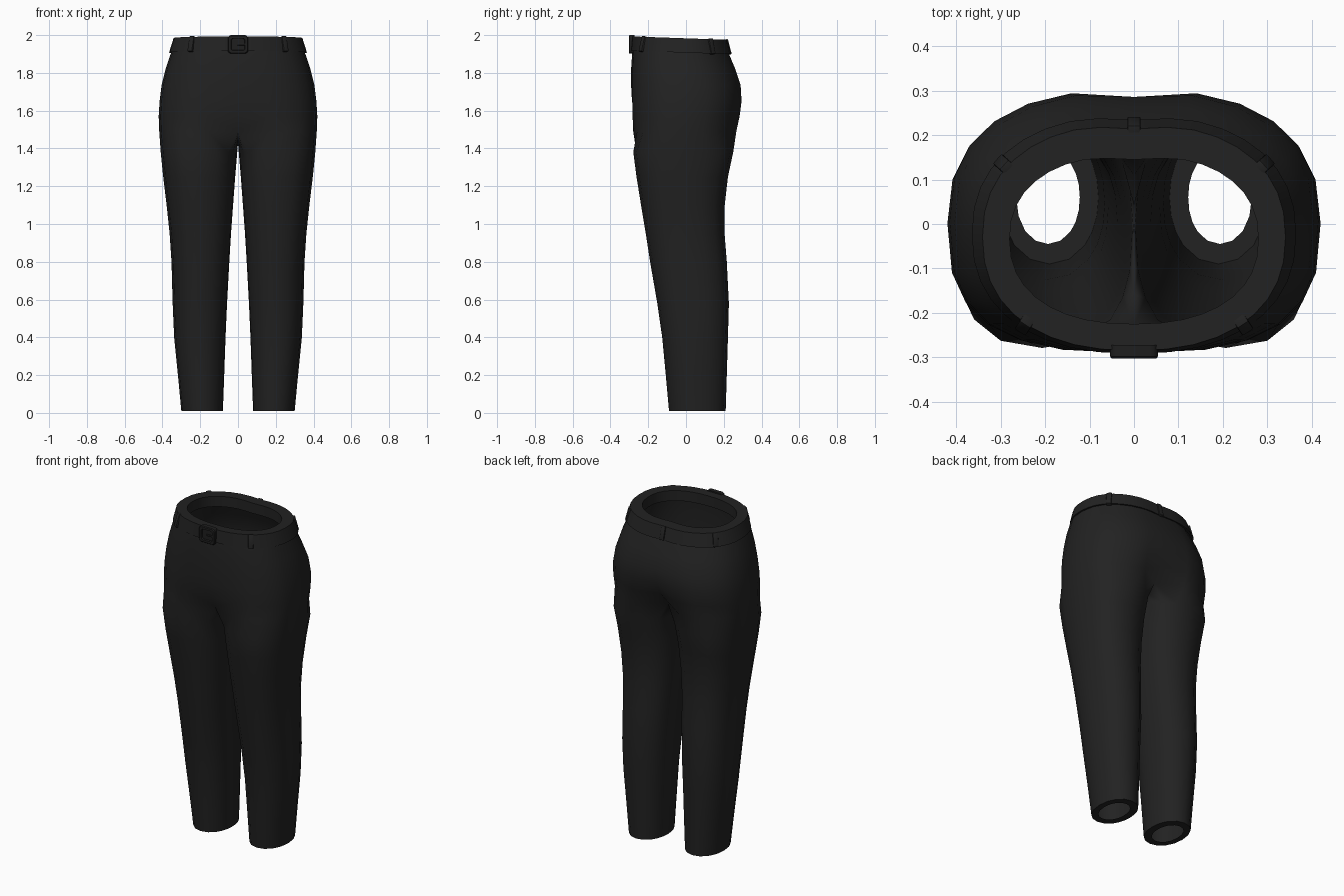
import bpy, bmesh, math
from mathutils import Vector, Matrix

if "Cube" in bpy.data.objects:
    bpy.data.objects.remove(bpy.data.objects["Cube"])


def material(name, value):
    m = bpy.data.materials.new(name)
    m.diffuse_color = (value, value, value, 1)
    m.use_nodes = True
    m.node_tree.nodes["Principled BSDF"].inputs["Base Color"].default_value = m.diffuse_color
    return m


CLOTH = material("black cloth", 0.016)
BELT = material("black leather", 0.016)
METAL = material("dark metal", 0.013)


def finish(name, bm, mat, angle=35):
    me = bpy.data.meshes.new(name)
    bm.to_mesh(me)
    bm.free()
    me.materials.append(mat)
    ob = bpy.data.objects.new(name, me)
    bpy.context.collection.objects.link(ob)
    bpy.ops.object.select_all(action='DESELECT')
    ob.select_set(True)
    bpy.context.view_layer.objects.active = ob
    bpy.ops.object.shade_smooth_by_angle(angle=math.radians(angle))
    return ob


def oval(xi, xo, yf, yb, n, deg):
    """Point on a superellipse spanning xi..xo and yf..yb."""
    c, s = math.cos(math.radians(deg)), math.sin(math.radians(deg))
    x = math.copysign(abs(c) ** (2 / n), c) if abs(c) > 1e-6 else 0
    y = math.copysign(abs(s) ** (2 / n), s)
    return (xi + xo) / 2 + x * (xo - xi) / 2, (yf + yb) / 2 + y * (yb - yf) / 2


def bridge(bm, lo, hi, closed=True):
    n = len(lo)
    for i in range(n if closed else n - 1):
        j = (i + 1) % n
        bm.faces.new((lo[i], lo[j], hi[j], hi[i]))


# Trousers: half is lofted, then mirrored
ARC, INNER = 12, 5
LEG = [  # z, inner x, outer x, front y, back y
    (0.01, .08, .30, -.09, .21), (0.2, .073, .318, -.107, .216),
    (0.4, .066, .338, -.126, .222), (0.58, .058, .346, -.152, .227),
    (0.8, .046, .352, -.19, .216), (0.95, .037, .362, -.213, .204),
    (1.1, .026, .378, -.238, .205), (1.25, .015, .396, -.262, .222),
    (1.38, .004, .409, -.279, .25)]
HIPS = [  # z, half width, front y, back y, front cleft, back cleft
    (1.49, .417, -.287, .277, .06, .10), (1.57, .42, -.29, .293, .02, .05),
    (1.65, .415, -.291, .303, .005, .022), (1.74, .404, -.291, .298, 0, .012),
    (1.83, .382, -.29, .27, 0, .01), (1.92, .352, -.284, .234, 0, .01),
    (1.965, .338, -.278, .215, 0, .01)]

bm = bmesh.new()
leg_angles = [-135 + 270 * i / ARC for i in range(ARC + 1)]
leg_angles += [135 + 90 * (i + 1) / (INNER + 1) for i in range(INNER)]


def leg_ring(z, xi, xo, yf, yb):
    n = 2.1 + 0.4 * z / 1.4
    return [bm.verts.new((*oval(xi, xo, yf, yb, n, a), z)) for a in leg_angles]


# Folded hem, then the leg
z, xi, xo, yf, yb = LEG[0]
prev = leg_ring(z, xi + .042, xo - .035, yf + .045, yb - .045)
for row in LEG:
    ring = leg_ring(*row)
    bridge(bm, prev, ring)
    prev = ring

# Seat and hips, with the crotch curve closing the leg ring
for k, (z, w, yf, yb, cf, cb) in enumerate(HIPS):
    ring = []
    t = max(0, (z - 1.65) / 0.3)
    for i in range(ARC + 1):
        a = -90 + 180 * i / ARC
        n = (2.8 if a < 0 else 2.5) - 0.3 * t
        x, y = oval(-w, w, yf, yb, n, a)
        dip = math.exp(-(x / .075) ** 2)
        y += cf * dip if a < 0 else -cb * dip
        ring.append(bm.verts.new((x, y, z - .015 * t * (y + .29) / .52)))
    if k == 0:
        y0, y1 = ring[0].co.y, ring[-1].co.y
        seam = []
        for i in range(INNER):
            f = (i + 1) / (INNER + 1)
            seam.append(bm.verts.new(
                (0, y1 + (y0 - y1) * f, z - .06 * math.sin(math.pi * f))))
        bridge(bm, prev, ring + seam)
    else:
        bridge(bm, prev, ring, closed=False)
    prev = ring
trousers = finish("trousers", bm, CLOTH, 60)
mod = trousers.modifiers.new("mirror", 'MIRROR')
mod.use_clip = True
mod.merge_threshold = .0005

# Belt: closed band, slightly lower at the back
SIDES = 36


def belt_point(w, yf, yb, z, deg):
    x, y = oval(-w, w, yf, yb, 2.3, deg)
    if deg % 360 < 180:
        y -= .012 * math.exp(-(x / .08) ** 2)
    return Vector((x, y, z - .018 * (y + .29) / .52))


bm = bmesh.new()
section = [(.28, -.225, .157, 1.93), (.365, -.292, .246, 1.917),
           (.341, -.285, .226, 1.993), (.28, -.225, .157, 1.993)]
rings = [[bm.verts.new(belt_point(*s, 360 * i / SIDES)) for i in range(SIDES)]
         for s in section]
for a in range(4):
    bridge(bm, rings[a], rings[(a + 1) % 4])
finish("belt", bm, BELT)


def box(name, size, matrix, mat, bevel):
    bm = bmesh.new()
    bmesh.ops.create_cube(bm, size=1)
    bmesh.ops.scale(bm, vec=size, verts=bm.verts)
    bmesh.ops.bevel(bm, geom=bm.edges[:], offset=bevel, segments=2,
                    profile=.5, affect='EDGES')
    bm.transform(matrix)
    return finish(name, bm, mat)


# Belt loops, leaning with the belt
for i, deg in enumerate((-48, -132, 35, 145, 90)):
    p = belt_point(.350, -.288, .235, 1.955, deg)
    q = (belt_point(.350, -.288, .235, 1.955, deg + 3)
         - belt_point(.350, -.288, .235, 1.955, deg - 3))
    out = Vector((q.y, -q.x, 0)).normalized()
    up = (Vector((0, 0, 1)) - out * .26).normalized()
    side = up.cross(out).normalized()
    out = side.cross(up)
    m = Matrix((side, out, up)).transposed().to_4x4()
    m.translation = p - out * .008
    box("belt_loop_%d" % (i + 1), (.03, .034, .083), m, CLOTH, .004)


# Buckle: rounded frame with an open middle
def rounded(w, h, r):
    pts = []
    for k, (sx, sz) in enumerate(((1, 1), (-1, 1), (-1, -1), (1, -1))):
        for j in range(4):
            a = math.radians(90 * k + 30 * j)
            pts.append((sx * (w - r) + r * math.cos(a), sz * (h - r) + r * math.sin(a)))
    return pts


bm = bmesh.new()
loops = []
for w, h, r, y in ((.054, .049, .018, -.272), (.054, .049, .018, -.298),
                   (.050, .045, .016, -.303), (.037, .032, .01, -.303),
                   (.035, .030, .009, -.293)):
    loops.append([bm.verts.new((x, y, 1.951 + z)) for x, z in rounded(w, h, r)])
for lo, hi in zip(loops, loops[1:]):
    bridge(bm, lo, hi)
bm.faces.new(loops[-1])
bm.faces.new(loops[0][::-1])
bmesh.ops.recalc_face_normals(bm, faces=bm.faces)
finish("buckle_frame", bm, METAL)
box("buckle_prong", (.05, .008, .01),
    Matrix.Translation((.02, -.297, 1.951)), METAL, .002)
